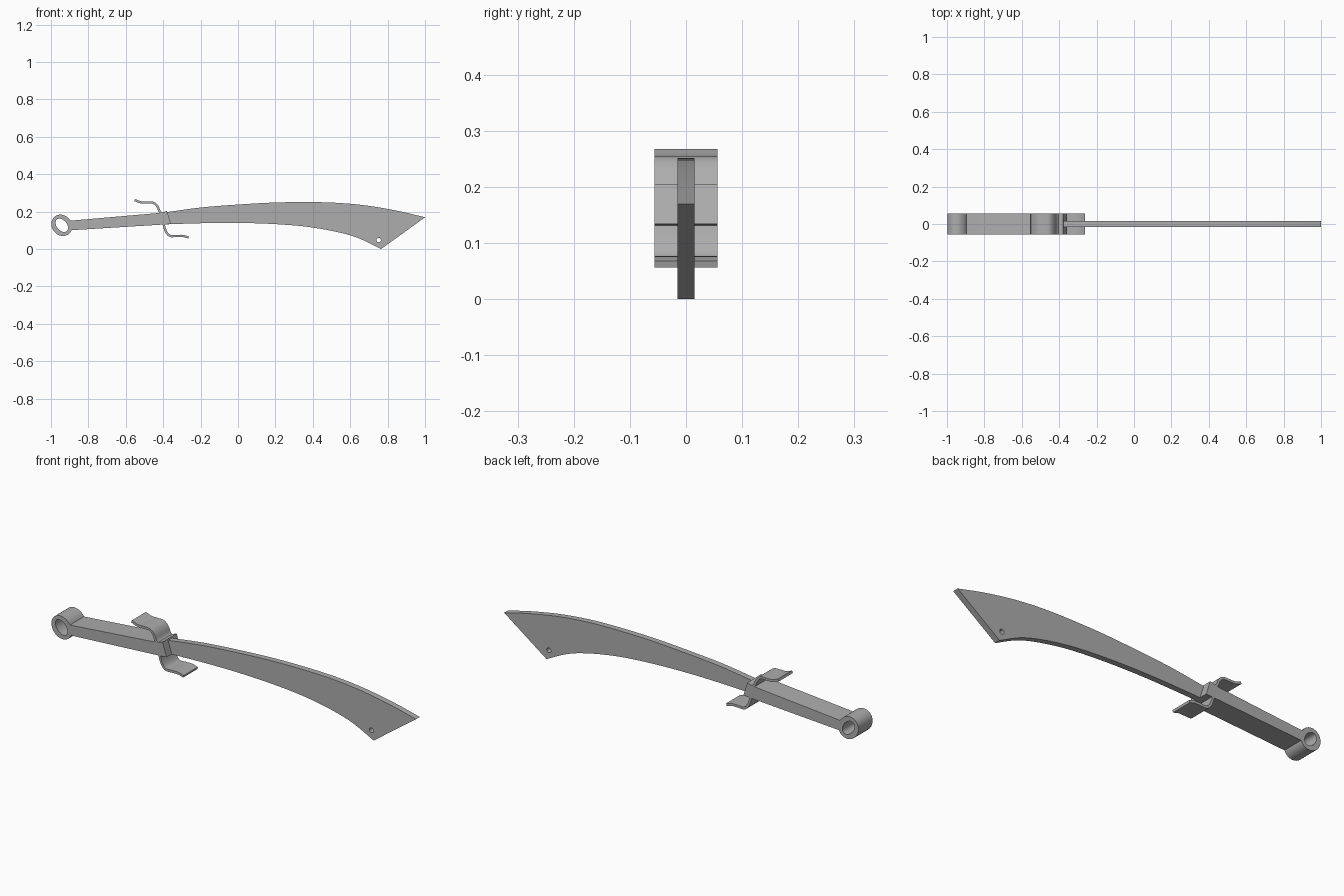
import bpy
import math
from mathutils import Vector

cube = bpy.data.objects.get("Cube")
if cube:
    bpy.data.objects.remove(cube)

steel = bpy.data.materials.new("grey steel")
steel.use_nodes = True
GREY = (0.42, 0.42, 0.42, 1)
steel.diffuse_color = GREY
steel.node_tree.nodes["Principled BSDF"].inputs["Base Color"].default_value = GREY


def smooth_path(points, steps=4):
    """Catmull-Rom curve through the points."""
    p = [Vector(q) for q in points]
    p = [2 * p[0] - p[1]] + p + [2 * p[-1] - p[-2]]
    out = []
    for a, b, c, d in zip(p, p[1:], p[2:], p[3:]):
        for i in range(steps):
            t = i / steps
            out.append(b + (c - a) * t / 2 + (2 * a - 5 * b + 4 * c - d) * t * t / 2
                       + (3 * b - a - 3 * c + d) * t ** 3 / 2)
    return out + [p[-2]]


def ellipse(cx, cz, major, minor, tilt=0, n=32):
    ca, sa = math.cos(tilt), math.sin(tilt)
    ring = []
    for i in range(n):
        t = math.tau * i / n
        u, v = major * math.cos(t), minor * math.sin(t)
        ring.append(Vector((cx + u * ca - v * sa, cz + u * sa + v * ca)))
    return ring


def ribbon(path, half):
    """Closed outline of a strip of even thickness along the path."""
    sides = [[], []]
    for i, p in enumerate(path):
        d = (path[min(i + 1, len(path) - 1)] - path[max(i - 1, 0)]).normalized()
        n = Vector((-d.y, d.x)) * half
        sides[0].append(p + n)
        sides[1].append(p - n)
    return sides[0] + sides[1][::-1]


def slab(name, outlines, half_depth):
    """Extrude x-z outlines along y; inner outlines become holes."""
    data = bpy.data.curves.new(name, "CURVE")
    data.dimensions = "2D"
    data.fill_mode = "BOTH"
    data.extrude = half_depth
    for outline in outlines:
        s = data.splines.new("POLY")
        s.points.add(len(outline) - 1)
        for point, q in zip(s.points, outline):
            point.co = (q[0], q[1], 0, 1)
        s.use_cyclic_u = True
    obj = bpy.data.objects.new(name, data)
    bpy.context.collection.objects.link(obj)
    obj.rotation_euler.x = math.pi / 2
    bpy.ops.object.select_all(action="DESELECT")
    obj.select_set(True)
    bpy.context.view_layer.objects.active = obj
    bpy.ops.object.convert(target="MESH")
    obj = bpy.context.object
    obj.data.materials.clear()
    obj.data.materials.append(steel)
    bpy.ops.object.shade_smooth_by_angle(angle=math.radians(30))
    return obj


WIDE, THIN = 0.056, 0.015

# Blade with curved spine and belly, slanted tip and a small hole
spine = smooth_path([(-0.39, 0.196), (-0.2, 0.222), (0, 0.238), (0.2, 0.249),
                     (0.4, 0.251), (0.55, 0.246), (0.7, 0.231), (0.86, 0.203), (1, 0.17)])
belly = smooth_path([(0.765, 0), (0.65, 0.056), (0.54, 0.089), (0.4, 0.115),
                     (0.28, 0.128), (0.12, 0.137), (-0.04, 0.14), (-0.2, 0.138), (-0.39, 0.132)])
slab("blade", [spine + belly, ellipse(0.752, 0.048, 0.012, 0.012, n=16)], THIN)

# Tapered grip with a slanted front end
slab("grip", [[(-0.905, 0.1), (-0.4, 0.131), (-0.358, 0.134), (-0.38, 0.204),
               (-0.41, 0.194), (-0.905, 0.151)]], WIDE)

# Oval pommel ring
tilt = math.radians(-50)
slab("pommel_ring", [ellipse(-0.942, 0.127, 0.06, 0.053, tilt),
                     ellipse(-0.942, 0.127, 0.041, 0.027, tilt)], WIDE)

# Two swept guard wings
wings = {
    "upper_guard": [(-0.553, 0.262), (-0.52, 0.25), (-0.485, 0.249), (-0.452, 0.247),
                    (-0.431, 0.228), (-0.418, 0.2), (-0.402, 0.186)],
    "lower_guard": [(-0.4, 0.15), (-0.394, 0.118), (-0.381, 0.087), (-0.362, 0.07),
                    (-0.33, 0.07), (-0.295, 0.07), (-0.264, 0.062)],
}
for name, points in wings.items():
    slab(name, [ribbon(smooth_path(points), 0.006)], WIDE)
